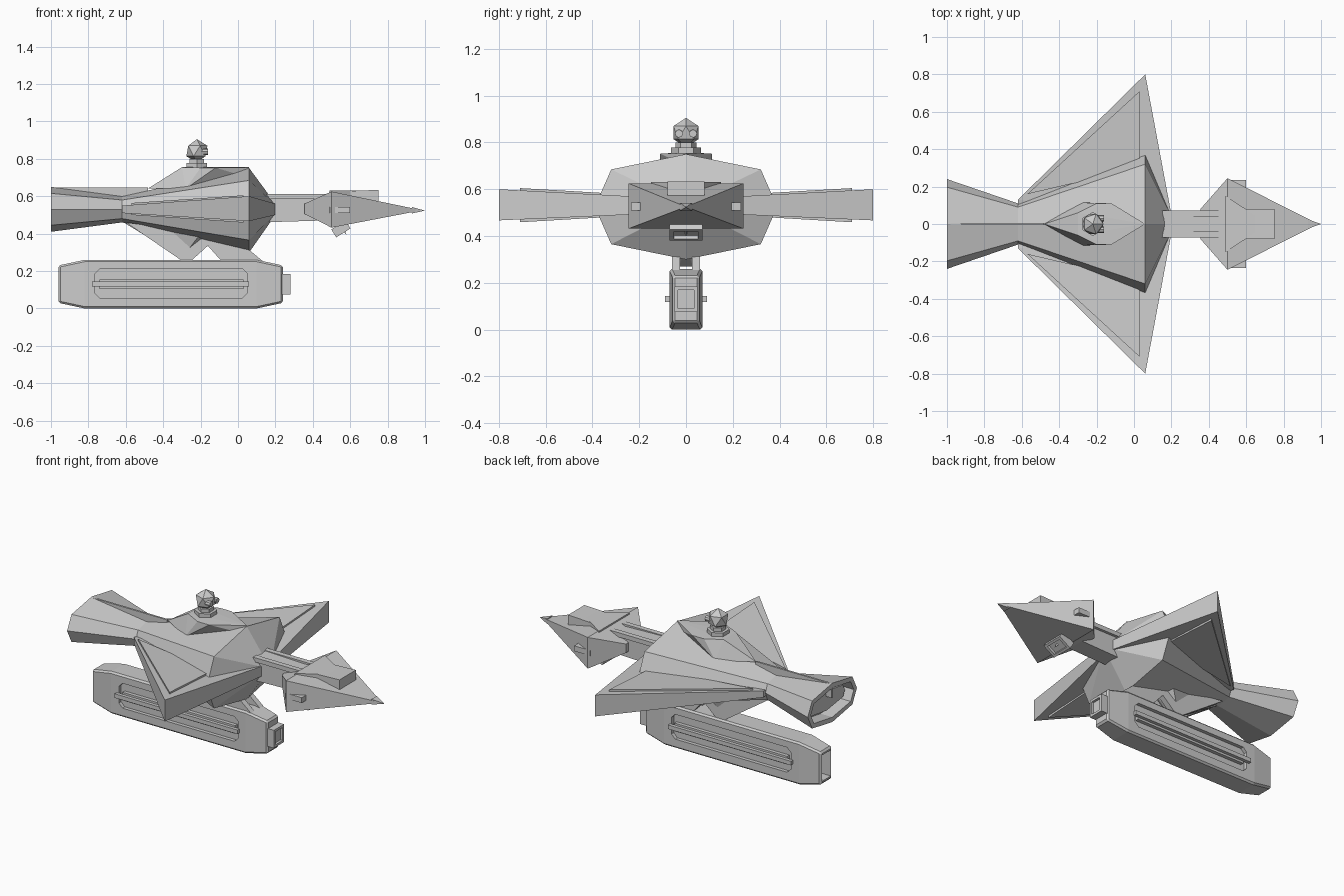
import bpy, bmesh, math
from mathutils import Vector, Matrix

if "Cube" in bpy.data.objects:
    bpy.data.objects.remove(bpy.data.objects["Cube"])


def finish(name, bm):
    bmesh.ops.recalc_face_normals(bm, faces=bm.faces)
    me = bpy.data.meshes.new(name)
    bm.to_mesh(me)
    bm.free()
    ob = bpy.data.objects.new(name, me)
    bpy.context.collection.objects.link(ob)
    return ob


def solid(name, pts):
    """Convex faceted solid around a few corner points."""
    bm = bmesh.new()
    for p in pts:
        bm.verts.new(p)
    bmesh.ops.convex_hull(bm, input=bm.verts)
    bmesh.ops.dissolve_limit(bm, angle_limit=0.01, verts=bm.verts, edges=bm.edges)
    return finish(name, bm)


def box(name, x, y, z):
    return solid(name, [(a, b, c) for a in x for b in y for c in z])


def slab(name, profile, y):
    """Side profile in x/z stretched across a y range."""
    return solid(name, [(x, b, z) for x, z in profile for b in y])


def loft(name, section, stations, pit=None):
    """Section scaled by (half width, half height) at x stations; optional pit in first end."""
    bm = bmesh.new()
    rings = [[bm.verts.new((x, u * w, zc + v * h)) for u, v in section]
             for x, w, h, zc in stations]
    n = len(section)
    for a, b in zip(rings, rings[1:]):
        for i in range(n):
            bm.faces.new((a[i], a[(i + 1) % n], b[(i + 1) % n], b[i]))
    end = bm.faces.new(rings[0])
    bm.faces.new(rings[-1])
    bmesh.ops.recalc_face_normals(bm, faces=bm.faces)
    if pit:
        rim, depth = pit
        for d in (depth, -depth * 0.5):
            bmesh.ops.inset_region(bm, faces=[end], thickness=rim)
            ext = bmesh.ops.extrude_discrete_faces(bm, faces=[end])['faces']
            end = ext[0]
            for v in end.verts:
                v.co.x += d
    return finish(name, bm)


def carve(ob, cutter):
    m = ob.modifiers.new("cut", 'BOOLEAN')
    m.operation, m.solver, m.object = 'DIFFERENCE', 'EXACT', cutter
    bpy.context.view_layer.objects.active = ob
    bpy.ops.object.modifier_apply(modifier="cut")
    bpy.data.objects.remove(cutter)


def cylinder(name, loc, r, depth, sides, axis='Z'):
    bm = bmesh.new()
    rot = Matrix.Rotation(math.pi / 2, 4, 'Y') if axis == 'X' else Matrix()
    bmesh.ops.create_cone(bm, cap_ends=True, segments=sides, radius1=r, radius2=r,
                          depth=depth, matrix=Matrix.Translation(loc) @ rot)
    return finish(name, bm)


# main hull with flared, hollow tail
octagon = [(0, 1), (.82, .71), (1, 0), (.82, -.71), (0, -1), (-.82, -.71), (-1, 0), (-.82, .71)]
loft("hull", octagon, [(-1, .24, .12, .53), (-.62, .11, .07, .53),
                       (.06, .39, .225, .525), (.2, .05, .03, .53)], pit=(.03, .08))
box("tail_spine", (-1, -.48), (-.006, .006), (.56, .647))
solid("dorsal_hump", [(-.48, 0, .642), (-.3, -.06, .755), (-.3, .06, .755), (-.28, .115, .64),
                      (-.28, -.115, .64), (-.2, .11, .752), (-.2, -.11, .752),
                      (-.12, .11, .752), (-.12, -.11, .752), (.06, 0, .755), (.06, 0, .7)])

# wings with raised panels above and below
for s, side in ((1, "left"), (-1, "right")):
    solid(side + "_wing", [(-.62, .13 * s, .55), (-.62, .13 * s, .51), (-.62, 0, .53),
                           (.06, .8 * s, .6), (.06, .8 * s, .467),
                           (.2, .05 * s, .56), (.2, .05 * s, .5)])
    for flip, tag in ((1, "upper"), (-1, "lower")):
        tri = [(-.57, .16, .023), (.03, .71, .064), (.03, .3, .04)]
        solid(f"{side}_{tag}_wing_panel",
              [(x, y * s, .532 + flip * (z + t)) for x, y, z in tri for t in (-.01, .009)])

# neck with twin rails
solid("neck", [(x, y, z) for x, h in ((.12, .075), (.45, .065))
               for y in (-.055, .055) for z in (.535 - h, .535 + h)])
for s in (1, -1):
    box("neck_rail", (.15, .47), (.04 * s, .072 * s), (.585, .612))

# head: four-sided spike with a truncated back
solid("head", [(.355, y, z) for y in (-.08, .08) for z in (.505, .56)] +
      [(.5, y, z) for y in (-.245, .245) for z in (.432, .625)] + [(.985, 0, .525)])
solid("nose_tip", [(.93, y, z) for y in (-.025, .025) for z in (.508, .542)] + [(1, 0, .523)])
slab("head_top_block", [(.6, .58), (.6, .628), (.75, .634), (.75, .56)], (-.08, .08))
solid("head_top_plate", [(x, y, z) for x, y in ((.49, .15), (.49, -.15), (.72, 0))
                         for z in (.58, .63)])
for s in (1, -1):
    box("head_side_vent", (.49, .6), (.19 * s, .235 * s), (.51, .543))

# chin sensor with recessed window
chin = box("chin_sensor", (-.045, .045), (-.07, .07), (-.025, .025))
carve(chin, box("chin_cut", (-.03, .03), (-.052, .052), (-.05, -.008)))
chin.location = (.55, 0, .425)
chin.rotation_euler = (0, math.radians(-32), 0)
solid("chin_stud", [(.545, -.008, .43), (.545, .008, .43), (.565, 0, .43), (.58, 0, .395)])

# top turret: hexagonal base, collar, faceted ball and eyes
cylinder("turret_base", (-.22, 0, .765), .064, .026, 6)
cylinder("turret_collar", (-.22, 0, .785), .045, .03, 6)
bm = bmesh.new()
bmesh.ops.create_icosphere(bm, subdivisions=1, radius=.063,
                           matrix=Matrix.Translation((-.22, 0, .842)))
finish("turret_ball", bm)
for s in (1, -1):
    cylinder("turret_eye", (-.178, .03 * s, .838), .017, .036, 8, 'X')

# hanging pod: tapered ends, bevelled edges
rect = [(1, 1), (1, -1), (-1, -1), (-1, 1)]
pod = loft("pod", rect, [(-.96, .056, .1, .13), (-.82, .07, .13, .13),
                         (.1, .07, .13, .13), (.24, .056, .1, .13)])
bev = pod.modifiers.new("bevel", 'BEVEL')
bev.width, bev.segments = .01, 1
bpy.context.view_layer.objects.active = pod
bpy.ops.object.modifier_apply(modifier="bevel")
carve(pod, box("pod_end_cut", (-1, -.88), (-.042, .042), (.05, .21)))
x0, x1, z0, z1, c = -.765, .05, .057, .21, .025
groove = [(x0 + c, z0), (x1 - c, z0), (x1, z0 + c), (x1, z1 - c),
          (x1 - c, z1), (x0 + c, z1), (x0, z1 - c), (x0, z0 + c)]
for s in (1, -1):
    carve(pod, slab("groove_cut", groove, (.048 * s, .12 * s)))
    box("pod_rail", (-.78, .06), (.068 * s, .09 * s), (.118, .143))
    box("pod_inner_strip", (-.74, .03), (.045 * s, .07 * s), (.105, .155))

# pod front socket
socket = box("pod_front_socket", (.22, .28), (-.05, .05), (.075, .185))
carve(socket, box("socket_cut", (.265, .3), (-.035, .035), (.09, .17)))

# pylons carrying the pod
for s in (1, -1):
    y = (.025 * s, .06 * s)
    slab("rear_pylon", [(-.6, .46), (-.3, .255), (-.25, .255), (-.1, .39)], y)
    slab("front_pylon", [(-.2, .39), (-.17, .345), (-.09, .255), (.13, .255), (.04, .33)], y)
solid("ventral_keel", [(-.62, 0, .465), (-.3, .03, .27), (-.3, -.03, .27), (-.2, .1, .4),
                       (-.2, -.1, .4), (-.17, 0, .35)])
